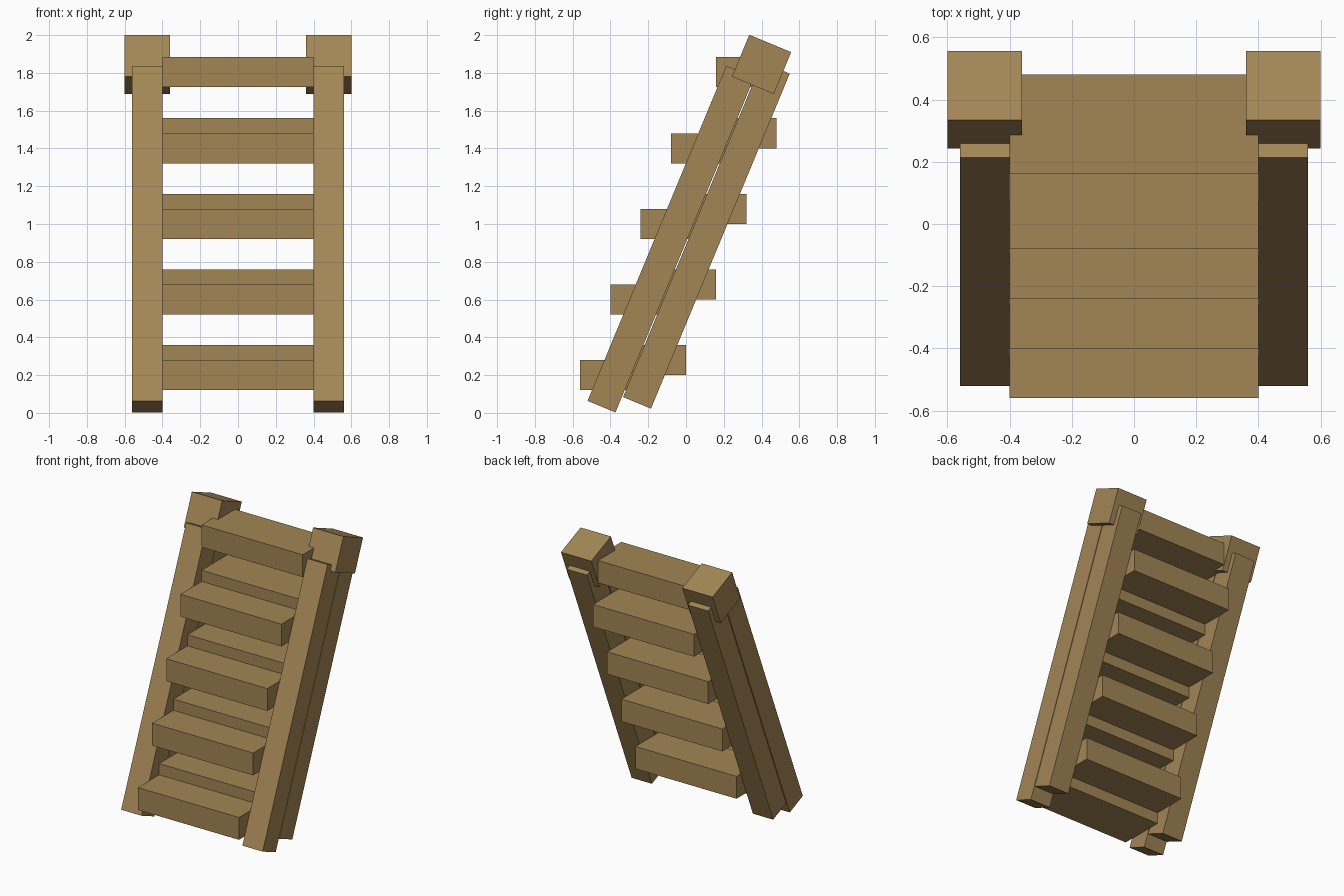
import bpy
import math

if "Cube" in bpy.data.objects:
    bpy.data.objects.remove(bpy.data.objects["Cube"])

TILT = math.radians(-22.5)   # lean towards the back

wood = bpy.data.materials.new("oak_wood")
wood.diffuse_color = (0.362, 0.238, 0.091, 1.0)
wood.use_nodes = True
wood.node_tree.nodes["Principled BSDF"].inputs["Base Color"].default_value = wood.diffuse_color


def box(name, centre, size, tilt=0.0):
    """Box of the given size, leaning about the x axis."""
    bpy.ops.mesh.primitive_cube_add(size=1, location=centre, rotation=(tilt, 0, 0))
    ob = bpy.context.object
    ob.name = name
    ob.scale = size
    bpy.ops.object.transform_apply(location=False, rotation=False, scale=True)
    ob.data.materials.append(wood)
    return ob


# Leaning side rails in pairs, each side finished with a square cap
for side, sx in (("left", -1), ("right", 1)):
    box(f"front_rail_{side}", (sx * 0.48, -0.08, 0.92), (0.16, 0.16, 1.92), TILT)
    box(f"rear_rail_{side}", (sx * 0.48, 0.108, 0.94), (0.16, 0.16, 1.92), TILT)
    box(f"rail_cap_{side}", (sx * 0.48, 0.40, 1.845), (0.24, 0.24, 0.24), TILT)

# Level treads, a front and a slightly higher rear board per step
for i in range(4):
    dy, dz = 0.16 * i, 0.40 * i
    box(f"front_tread_{i + 1}", (0, -0.40 + dy, 0.20 + dz), (0.80, 0.32, 0.16))
    box(f"rear_tread_{i + 1}", (0, -0.16 + dy, 0.28 + dz), (0.80, 0.32, 0.16))

# Single tread at the head of the stairs
box("top_tread", (0, 0.32, 1.805), (0.80, 0.32, 0.16))
